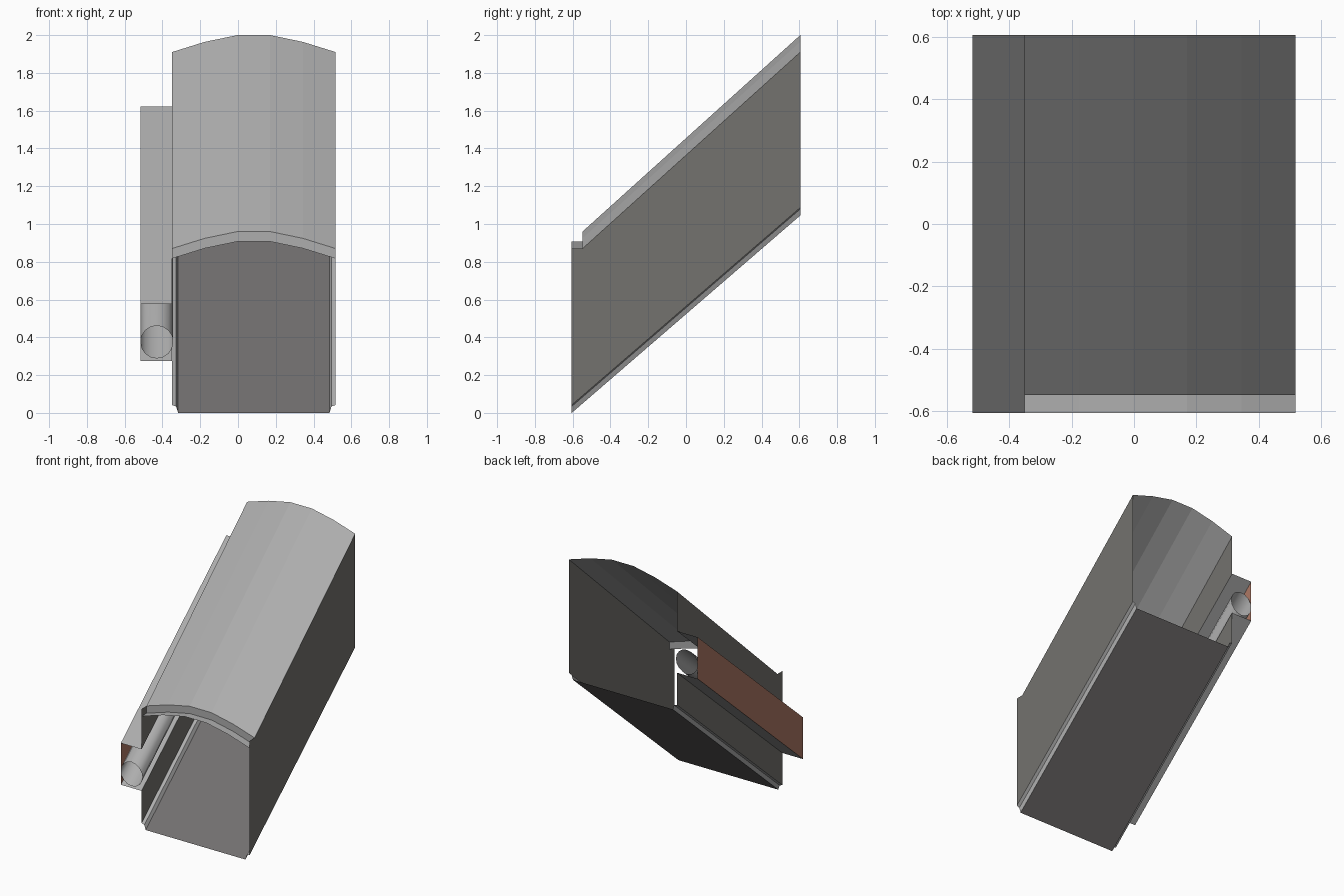
import bpy, math

if "Cube" in bpy.data.objects:
    bpy.data.objects.remove(bpy.data.objects["Cube"])

Y0, Y1, STEP = -0.605, 0.605, -0.548   # front, back, front ledge depth
RISE = 1.045                           # climb from front to back
XL, XR, XA = -0.35, 0.517, -0.517      # left wall, right wall, alcove side


def material(name, rgb):
    m = bpy.data.materials.new(name)
    m.diffuse_color = (*rgb, 1)
    m.use_nodes = True
    m.node_tree.nodes["Principled BSDF"].inputs["Base Color"].default_value = m.diffuse_color
    return m


LIGHT = material("light_grey", (0.42, 0.42, 0.42))
WALL = material("wall_grey", (0.172, 0.168, 0.156))
FLOOR = material("floor_grey", (0.168, 0.160, 0.160))
BROWN = material("brown", (0.42, 0.19, 0.13))


def add(name, verts, faces, mat):
    me = bpy.data.meshes.new(name)
    me.from_pydata(verts, [], faces)
    me.materials.append(mat)
    ob = bpy.data.objects.new(name, me)
    bpy.context.collection.objects.link(ob)
    return ob


def strip(name, front, back, mat):
    """Sheet lofted between two matching lines of points."""
    n = len(front)
    faces = [(i, i + 1, n + i + 1, n + i) for i in range(n - 1)]
    return add(name, front + back, faces, mat)


def ramp(name, profile, mat):
    """x-z profile carried up the slope from front to back."""
    return strip(name, [(x, Y0, z) for x, z in profile],
                 [(x, Y1, z + RISE) for x, z in profile], mat)


def arch(y, z):
    """Five-sided shallow arch whose ends sit at height z."""
    w = (XR - XL) / 5
    rises = (0, 0.054, 0.09, 0.09, 0.054, 0)
    return [(XL + w * i, y, z + h) for i, h in enumerate(rises)]


def side(name, x, yz, mat):
    order = range(len(yz)) if x > 0 else reversed(range(len(yz)))
    return add(name, [(x, y, z) for y, z in yz], [tuple(order)], mat)


# arched roof with a low ledge at the front
strip("roof", arch(STEP, 0.87), arch(Y1, 1.91), LIGHT)
strip("roof_riser", arch(STEP, 0.817), arch(STEP, 0.87), LIGHT)
strip("roof_ledge", arch(Y0, 0.817), arch(STEP, 0.817), LIGHT)

# side walls; the left one is split by the alcove
top = [(Y1, 1.91), (STEP, 0.87), (Y0, 0.87)]
side("right_wall", XR, [(Y0, 0.042), (Y1, 0.042 + RISE)] + top, WALL)
side("left_wall_upper", XL, [(Y0, 0.577), (Y1, 0.577 + RISE)] + top, WALL)
ramp("left_wall_lower", [(XL, 0.275), (XL, 0.042)], WALL)

# floor with a small lip along each wall
ramp("floor", [(-0.317, 0), (0.484, 0)], FLOOR)
ramp("left_lip", [(XL, 0.042), (-0.328, 0.034), (-0.317, 0)], LIGHT)
ramp("right_lip", [(0.484, 0), (0.495, 0.034), (XR, 0.042)], LIGHT)

# side alcove
ramp("alcove_top", [(XA, 0.577), (XL, 0.577)], LIGHT)
ramp("alcove_bottom", [(XA, 0.275), (XL, 0.275)], LIGHT)
ramp("alcove_side", [(XA, 0.577), (XA, 0.275)], BROWN)

# open pipe running through the alcove
N = 16
ring = [(-0.43 + 0.087 * math.cos(2 * math.pi * i / N),
         0.375 + 0.087 * math.sin(2 * math.pi * i / N)) for i in range(N + 1)]
pipe = ramp("pipe", ring, LIGHT)
for p in pipe.data.polygons:
    p.use_smooth = True
